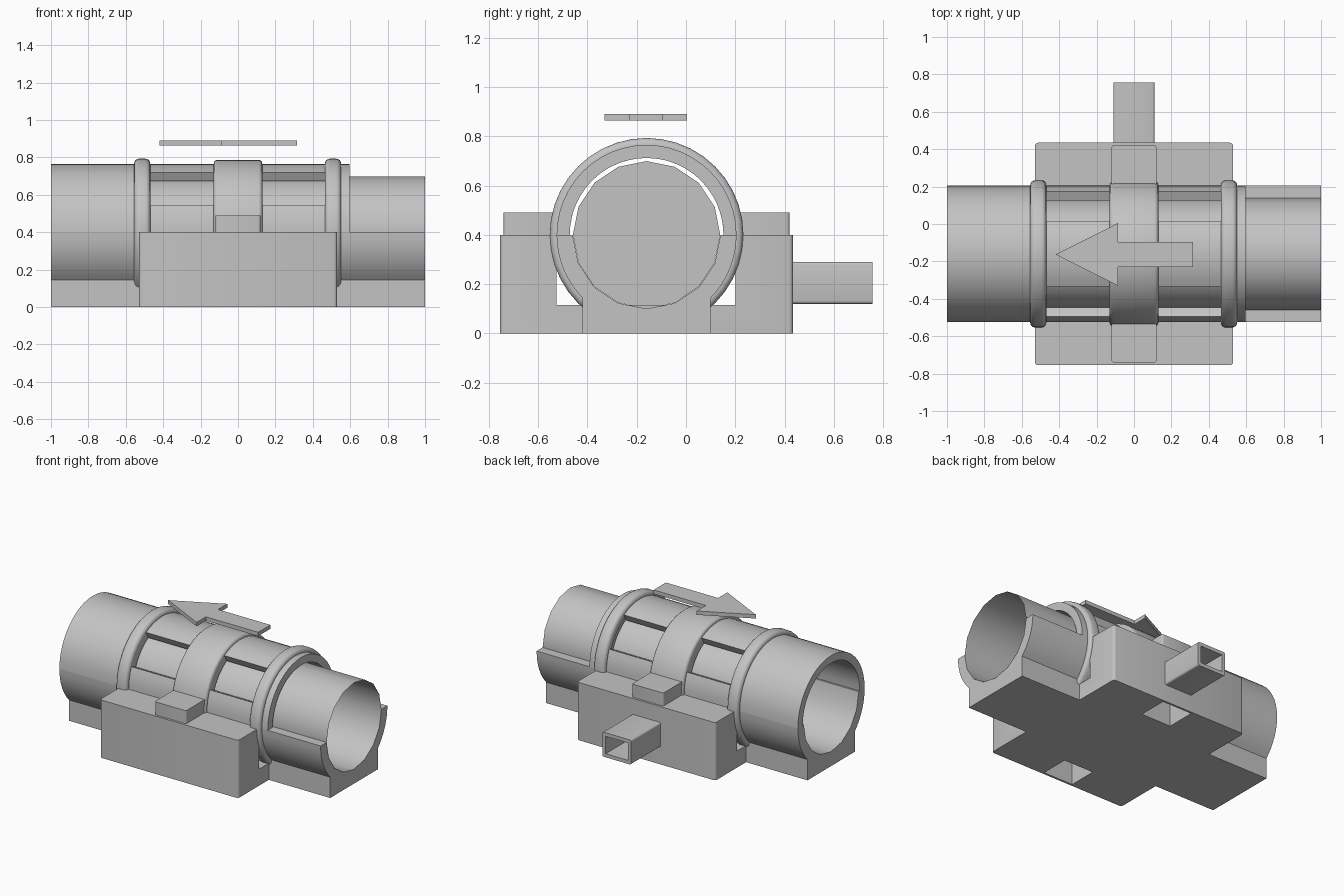
import bpy, bmesh, math
from mathutils import Vector

if "Cube" in bpy.data.objects:
    bpy.data.objects.remove(bpy.data.objects["Cube"])

CY, CZ = -0.16, 0.40            # tube axis
grey = bpy.data.materials.new("plain_grey")
grey.diffuse_color = (0.55, 0.55, 0.55, 1)
grey.use_nodes = True
grey.node_tree.nodes["Principled BSDF"].inputs["Base Color"].default_value = grey.diffuse_color


def finish(name, bm, recalc=True):
    bmesh.ops.remove_doubles(bm, verts=bm.verts, dist=1e-5)
    if recalc:
        bmesh.ops.recalc_face_normals(bm, faces=bm.faces)
    me = bpy.data.meshes.new(name)
    bm.to_mesh(me)
    bm.free()
    ob = bpy.data.objects.new(name, me)
    bpy.context.collection.objects.link(ob)
    me.materials.append(grey)
    bpy.ops.object.select_all(action='DESELECT')
    ob.select_set(True)
    bpy.context.view_layer.objects.active = ob
    bpy.ops.object.shade_smooth_by_angle(angle=math.radians(32))
    return ob


def lathe(bm, profile, a0=0, a1=360, segs=32, closed=True):
    """Sweep (x, radius) points around the tube axis, capping partial sweeps."""
    rows = []
    for i in range(segs + 1):
        a = math.radians(a0 + (a1 - a0) * i / segs)
        rows.append([bm.verts.new((x, CY + r * math.cos(a), CZ + r * math.sin(a)))
                     for x, r in profile])
    n = len(profile)
    for p, q in zip(rows, rows[1:]):
        for j in range(n if closed else n - 1):
            k = (j + 1) % n
            bm.faces.new((p[j], p[k], q[k], q[j]))
    if closed and a1 - a0 < 360:
        bm.faces.new(rows[0])
        bm.faces.new(rows[-1])


def prism(bm, points, vec):
    f = bm.faces.new([bm.verts.new(p) for p in points])
    res = bmesh.ops.extrude_face_region(bm, geom=[f], use_keep_orig=True)
    verts = [g for g in res['geom'] if isinstance(g, bmesh.types.BMVert)]
    bmesh.ops.translate(bm, verts=verts, vec=vec)
    bmesh.ops.recalc_face_normals(bm, faces=bm.faces)


def box(bm, x0, x1, y0, y1, z0, z1):
    prism(bm, [(x0, y0, z0), (x1, y0, z0), (x1, y1, z0), (x0, y1, z0)], (0, 0, z1 - z0))


def round_edges(bm, axis, width, test=lambda c: True):
    """Round the edges running along one axis."""
    bm.edges.ensure_lookup_table()
    es = [e for e in bm.edges
          if abs((e.verts[0].co - e.verts[1].co).normalized()[axis]) > 0.99
          and test((e.verts[0].co + e.verts[1].co) / 2)]
    bmesh.ops.bevel(bm, geom=es, offset=width, segments=3, profile=0.5, affect='EDGES')


def band(x0, x1, r0, r1, b):
    """Band section with a rounded outer edge."""
    pts = [(x0, r0)]
    for cx, start in ((x0 + b, 180), (x1 - b, 90)):
        for k in range(5):
            a = math.radians(start - 22.5 * k)
            pts.append((cx + b * math.cos(a), r1 - b + b * math.sin(a)))
    return pts + [(x1, r0)]


def arc(r, a0, a1, n):
    return [(r * math.cos(math.radians(a0 + (a1 - a0) * i / n)),
             r * math.sin(math.radians(a0 + (a1 - a0) * i / n))) for i in range(n + 1)]


# Lower cradle running the full length
bm = bmesh.new()
sec = (arc(0.365, -180, -135.4, 8) + [(-0.26, -CZ), (0.26, -CZ)]
       + arc(0.365, -44.6, 0, 8) + arc(0.30, 0, -180, 8))
prism(bm, [(-1, CY + y, CZ + z) for y, z in sec], (2, 0, 0))
finish("lower_cradle", bm)

# Upper shell, with four window openings
bm = bmesh.new()
def shell(x0, x1, a0, a1, n):
    lathe(bm, [(x0, 0.312), (x0, 0.365), (x1, 0.365), (x1, 0.312)], a0, a1, n)
for x0, x1 in ((-1, -0.47), (-0.13, 0.13), (0.47, 0.595)):
    shell(x0, x1, 0, 180, 24)
for x0, x1 in ((-0.47, -0.13), (0.13, 0.47)):
    for a0, a1, n in ((0, 23.4, 4), (61.4, 118.6, 8), (156.6, 180, 4)):
        shell(x0, x1, a0, a1, n)
finish("upper_shell", bm)

# Thin inner tube, closed at its inner end
bm = bmesh.new()
lathe(bm, [(-0.5, 0), (-0.5, 0.299), (1, 0.299)], segs=16, closed=False)
finish("inner_tube", bm)

# Clamp rings
for side, x in (("left", -0.512), ("right", 0.508)):
    bm = bmesh.new()
    lathe(bm, band(x - 0.043, x + 0.043, 0.34, 0.393, 0.025), segs=40)
    finish(side + "_ring", bm)

# Middle strap and its two tabs
bm = bmesh.new()
lathe(bm, band(-0.13, 0.13, 0.34, 0.387, 0.02), 0, 180, 24)
finish("middle_strap", bm)
for side, y0, y1 in (("front", -0.74, -0.51), ("back", 0.19, 0.42)):
    bm = bmesh.new()
    box(bm, -0.12, 0.12, y0, y1, 0.395, 0.49)
    round_edges(bm, 2, 0.012)
    finish(side + "_strap_tab", bm)

# Wide base block with a trough and two slots open underneath
bm = bmesh.new()
sec = [(-0.755, 0), (0.435, 0), (0.435, 0.4), (0.2, 0.4), (0.2, 0.115),
       (-0.525, 0.115), (-0.525, 0.4), (-0.755, 0.4)]
prism(bm, [(-0.53, y, z) for y, z in sec], (1.06, 0, 0))
round_edges(bm, 2, 0.018, lambda c: c.y > 0.4 or c.y < -0.7)
base = finish("base_block", bm)
bm = bmesh.new()
for y0, y1 in ((-0.74, -0.54), (0.215, 0.42)):
    box(bm, -0.115, 0.115, y0, y1, -0.1, 0.39)
cutter = finish("slot_cutter", bm)
cutter.hide_render = True
cutter.hide_set(True)
mod = base.modifiers.new("slots", 'BOOLEAN')
mod.operation = 'DIFFERENCE'
mod.solver = 'EXACT'
mod.object = cutter
bpy.context.view_layer.objects.active = base
bpy.ops.object.modifier_apply(modifier=mod.name)
bpy.data.objects.remove(cutter)

# Hollow square spout at the back
bm = bmesh.new()
box(bm, -0.11, 0.11, 0.425, 0.757, 0.12, 0.29)
round_edges(bm, 1, 0.012)
end = max(bm.faces, key=lambda f: f.calc_center_median().y)
bmesh.ops.inset_region(bm, faces=[end], thickness=0.025)
res = bmesh.ops.extrude_face_region(bm, geom=[end])
bmesh.ops.translate(bm, verts=[g for g in res['geom'] if isinstance(g, bmesh.types.BMVert)],
                    vec=(0, -0.28, 0))
if end.is_valid:
    bmesh.ops.delete(bm, geom=[end], context='FACES_ONLY')
finish("spout", bm)

# Flow arrow floating above the tube
bm = bmesh.new()
half = [(-0.085, 0.168), (-0.085, 0.067), (0.315, 0.067)]
outline = [(-0.42, 0)] + half + [(x, -y) for x, y in reversed(half)]
prism(bm, [(x, y - 0.163, 0.864) for x, y in outline], (0, 0, 0.027))
finish("flow_arrow", bm)
